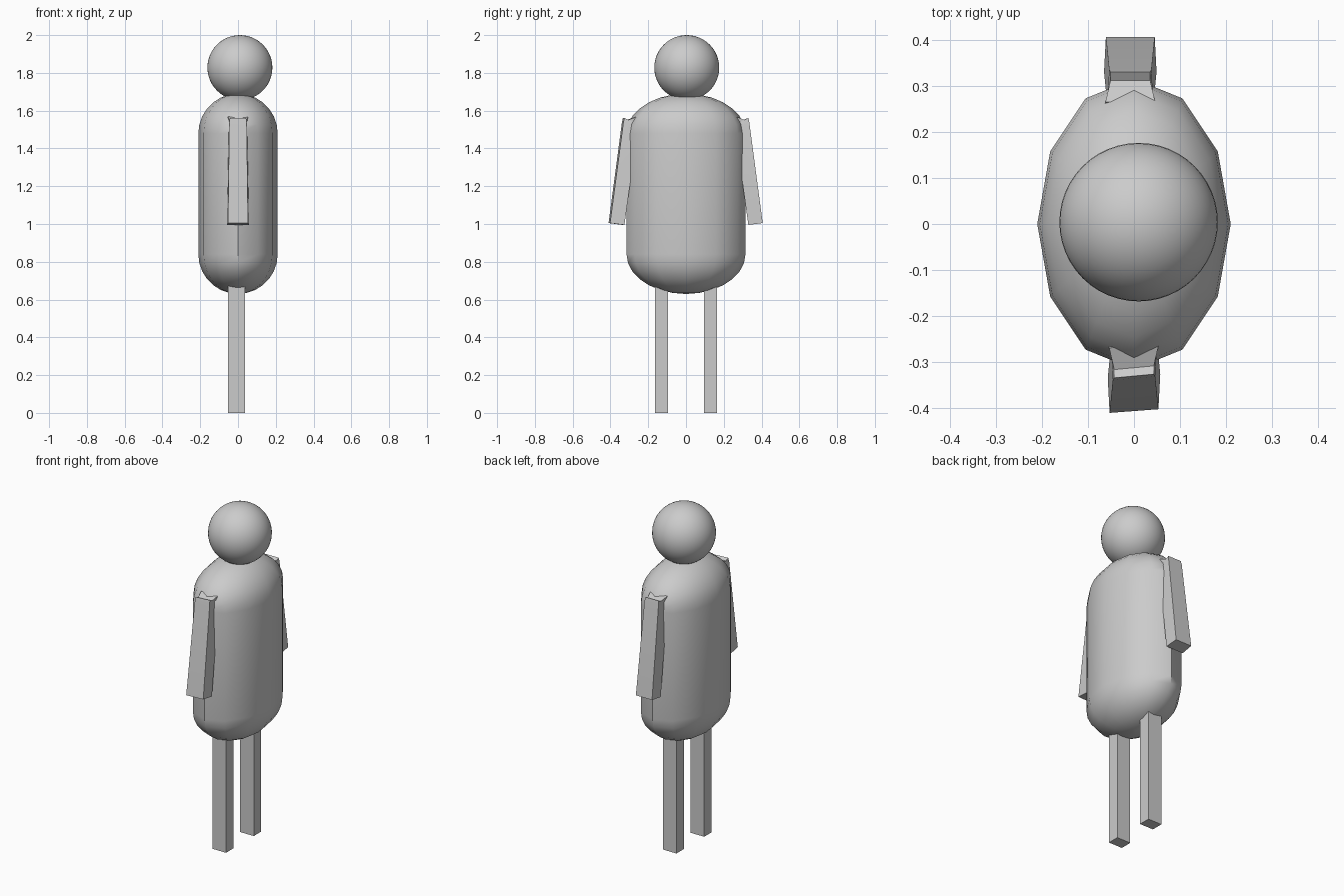
import bpy
import bmesh
from math import sin, cos, pi, radians

default_cube = bpy.data.objects.get("Cube")
if default_cube:
    bpy.data.objects.remove(default_cube, do_unlink=True)

# Single plain grey material
grey = bpy.data.materials.new("light_grey")
grey.use_nodes = True
colour = (0.6, 0.6, 0.6, 1)
grey.diffuse_color = colour
grey.node_tree.nodes["Principled BSDF"].inputs["Base Color"].default_value = colour


def finish(bm, name, smooth_angle=None):
    """Turn a bmesh into a named, shaded object."""
    bmesh.ops.recalc_face_normals(bm, faces=bm.faces)
    mesh = bpy.data.meshes.new(name)
    bm.to_mesh(mesh)
    bm.free()
    mesh.materials.append(grey)
    obj = bpy.data.objects.new(name, mesh)
    bpy.context.collection.objects.link(obj)
    if smooth_angle:
        bpy.ops.object.select_all(action='DESELECT')
        obj.select_set(True)
        bpy.context.view_layer.objects.active = obj
        bpy.ops.object.shade_smooth_by_angle(angle=radians(smooth_angle))
    return obj


def loft(rings):
    """Skin closed rings of points and cap both ends."""
    bm = bmesh.new()
    loops = [[bm.verts.new(p) for p in ring] for ring in rings]
    for low, high in zip(loops, loops[1:]):
        for i in range(len(low)):
            j = (i + 1) % len(low)
            bm.faces.new((low[i], low[j], high[j], high[i]))
    bm.faces.new(loops[0])
    bm.faces.new(loops[-1])
    return bm


# Body: twelve-sided capsule, wider along y
SIDES, STEPS = 12, 7
WIDTH, DEPTH, CAP = 0.21, 0.315, 0.21
LOW, HIGH = 0.84, 1.48
stations = []
for step in range(STEPS):
    a = pi / 2 * step / STEPS
    stations.append((cos(a), HIGH + CAP * sin(a)))
    stations.append((cos(a), LOW - CAP * sin(a)))
stations.append((0.02, HIGH + CAP))
stations.append((0.02, LOW - CAP))
stations.sort(key=lambda s: s[1])
turns = [2 * pi * i / SIDES for i in range(SIDES)]
finish(loft([[(WIDTH * r * cos(t), DEPTH * r * sin(t), z) for t in turns]
             for r, z in stations]), "body", 40)

# Head: smooth ball
bm = bmesh.new()
bmesh.ops.create_uvsphere(bm, u_segments=48, v_segments=24, radius=0.172)
bmesh.ops.translate(bm, vec=(0.01, 0.004, 1.828), verts=bm.verts)
finish(bm, "head", 60)

# Arm stations: outer y, outer z, inner y, inner z, half width
ARM = [
    (0.406, 1.005, 0.33, 0.995, 0.053),
    (0.335, 1.54, 0.26, 1.5, 0.046),
    (0.33, 1.562, 0.25, 1.52, 0.043),
    (0.312, 1.55, 0.25, 1.53, 0.043),
    (0.265, 1.568, 0.24, 1.54, 0.054),
]
for side, name, shift, twist in ((-1, "front_arm", 0, 0.004), (1, "back_arm", -0.008, 0)):
    rings = []
    for oy, oz, iy, iz, half in ARM:
        flare = half + 0.004
        rings.append([(shift - half, side * (oy + twist), oz),
                      (shift + half, side * (oy - twist), oz),
                      (shift + flare, side * (iy - twist), iz),
                      (shift - flare, side * (iy + twist), iz)])
    finish(loft(rings), name, 30)

# Legs: plain square posts reaching into the body
for side, name in ((-1, "front_leg"), (1, "back_leg")):
    bm = bmesh.new()
    bmesh.ops.create_cube(bm, size=1)
    bmesh.ops.scale(bm, vec=(0.09, 0.07, 0.7), verts=bm.verts)
    bmesh.ops.translate(bm, vec=(-0.008, side * 0.13, 0.35), verts=bm.verts)
    finish(bm, name)
